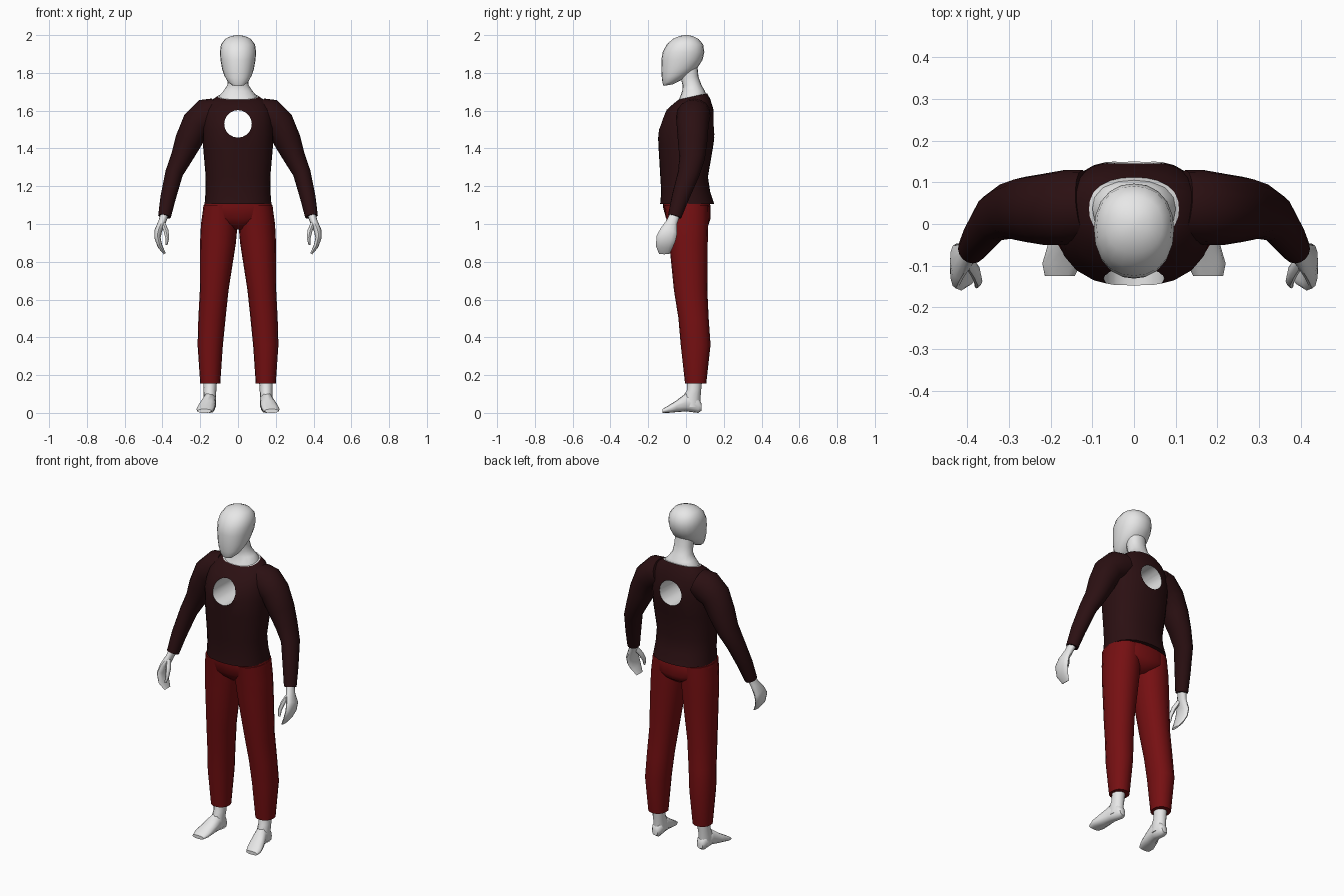
import bpy, bmesh
from math import cos, sin, pi, radians
from mathutils import Vector, Matrix

if "Cube" in bpy.data.objects:
    bpy.data.objects.remove(bpy.data.objects["Cube"])


def material(name, r, g, b):
    m = bpy.data.materials.new(name)
    m.use_nodes = True
    m.diffuse_color = (r, g, b, 1)
    m.node_tree.nodes["Principled BSDF"].inputs["Base Color"].default_value = (r, g, b, 1)
    return m


SKIN = material("pale skin", 0.8, 0.8, 0.8)
SHIRT = material("dark maroon", 0.024, 0.005, 0.006)
PANTS = material("deep red", 0.18, 0.005, 0.006)


def make_object(name, bm, mats):
    bmesh.ops.recalc_face_normals(bm, faces=bm.faces[:])
    me = bpy.data.meshes.new(name)
    bm.to_mesh(me)
    bm.free()
    ob = bpy.data.objects.new(name, me)
    bpy.context.collection.objects.link(ob)
    for m in mats:
        me.materials.append(m)
    return ob


def smooth(ob, angle=50):
    bpy.ops.object.select_all(action="DESELECT")
    ob.select_set(True)
    bpy.context.view_layer.objects.active = ob
    bpy.ops.object.shade_smooth_by_angle(angle=radians(angle))


def loft(name, rings, mats, sides=16, power=2.0, cap_mat=0):
    """Skin rings of (centre, u axis, v axis); power above 2 squares them off."""
    bm = bmesh.new()
    loops = []
    for c, u, v in rings:
        loop = []
        for i in range(sides):
            a = 2 * pi * i / sides
            ca, sa = cos(a), sin(a)
            k = (abs(ca) ** power + abs(sa) ** power) ** (-1 / power)
            loop.append(bm.verts.new(Vector(c) + Vector(u) * ca * k + Vector(v) * sa * k))
        loops.append(loop)
    for a, b in zip(loops, loops[1:]):
        for i in range(sides):
            j = (i + 1) % sides
            bm.faces.new((a[i], a[j], b[j], b[i]))
    bm.faces.new(loops[0])
    bm.faces.new(loops[-1]).material_index = cap_mat
    return make_object(name, bm, mats)


def level(z, half, front, back, cx=0, tilt=0):
    """Horizontal ring; tilt lifts its back and lowers its front."""
    return ((cx, (front + back) / 2, z), (half, 0, 0), (0, (back - front) / 2, tilt))


def limb(name, side, path, mats, sides=14):
    """Tube along (x, y, z, thickness, depth) points, mirrored by side."""
    pts = [Vector(p[:3]) for p in path]
    rings = []
    for i, p in enumerate(path):
        t = (pts[min(i + 1, len(pts) - 1)] - pts[max(i - 1, 0)]).normalized()
        u = t.cross(Vector((0, 1, 0))).normalized()
        v = t.cross(u)
        flip = Vector((side, 1, 1))
        rings.append((pts[i] * flip, u * p[3] * flip, v * p[4] * flip))
    ob = loft(name, rings, mats, sides)
    smooth(ob)
    return ob


# Head
smooth(loft("head", [
    level(1.735, .032, -.118, -.07, tilt=.004), level(1.755, .055, -.124, -.02, tilt=.01),
    level(1.785, .072, -.128, .025, tilt=.012), level(1.82, .084, -.131, .062, tilt=.008),
    level(1.87, .093, -.13, .088), level(1.91, .096, -.124, .097),
    level(1.95, .09, -.102, .091), level(1.98, .068, -.07, .066),
    level(1.995, .036, -.035, .035), level(2.0, .01, -.01, .012)], [SKIN], 20, 2.2))

# Neck spreading into the shoulders
smooth(loft("neck", [
    level(1.645, .1, -.045, .105), level(1.68, .1, -.032, .106, tilt=.008),
    level(1.705, .076, -.02, .1), level(1.735, .056, -.018, .082),
    level(1.78, .053, -.03, .066), level(1.84, .053, -.04, .06)], [SKIN], 16, 2.3))

# Shirt body, with a skin-coloured cap at the neckline
shirt = loft("shirt_body", [
    level(1.105, .177, -.137, .15), level(1.17, .172, -.131, .128),
    level(1.25, .171, -.136, .116), level(1.4, .184, -.145, .142),
    level(1.5, .186, -.15, .156), level(1.56, .182, -.128, .153),
    level(1.61, .17, -.102, .143, tilt=.005), level(1.65, .145, -.065, .128, tilt=.012),
    level(1.675, .108, -.04, .112, tilt=.017)], [SHIRT, SKIN], 24, 2.35, cap_mat=1)

# Round tunnel through the chest
bm = bmesh.new()
bmesh.ops.create_cone(bm, cap_ends=True, segments=20, radius1=.073, radius2=.073, depth=.6,
                      matrix=Matrix.Translation((0, 0, 1.53)) @ Matrix.Rotation(pi / 2, 4, "X"))
cutter = make_object("chest_cutter", bm, [SKIN])
cutter.hide_render = True
cut = shirt.modifiers.new("chest_hole", "BOOLEAN")
cut.operation, cut.object, cut.solver = "DIFFERENCE", cutter, "EXACT"
bpy.context.view_layer.objects.active = shirt
bpy.ops.object.modifier_apply(modifier=cut.name)
bpy.data.objects.remove(cutter)
for f in shirt.data.polygons:
    on_wall = abs(Vector((f.center.x, f.center.z - 1.53)).length - .073) < .004
    if on_wall and abs(f.normal.y) < .05:
        f.material_index = 1
smooth(shirt)

# Seat of the trousers
smooth(loft("trouser_seat", [
    level(.97, .03, -.05, .08), level(1.0, .12, -.085, .12), level(1.03, .186, -.106, .13),
    level(1.09, .184, -.122, .131), level(1.14, .165, -.12, .118)], [PANTS], 20, 2.4))

for side, word in ((1, "left"), (-1, "right")):
    # Sleeve
    limb(word + "_sleeve", side, [
        (.115, .045, 1.59, .078, .085), (.16, .04, 1.575, .093, .09),
        (.22, .035, 1.53, .08, .085), (.262, .035, 1.44, .072, .078),
        (.3, .032, 1.35, .057, .068), (.338, .015, 1.27, .047, .058),
        (.37, -.03, 1.14, .041, .046), (.389, -.06, 1.04, .034, .036)], [SHIRT], 16)

    # Hand and thumb
    limb(word + "_hand", side, [
        (.386, -.055, 1.06, .022, .026), (.402, -.075, 1.01, .02, .03),
        (.422, -.09, .965, .02, .046), (.426, -.105, .925, .016, .052),
        (.412, -.115, .88, .013, .045), (.388, -.115, .843, .006, .028)], [SKIN], 12)
    limb(word + "_thumb", side, [
        (.4, -.085, 1.01, .012, .015), (.381, -.115, .965, .013, .016),
        (.374, -.137, .925, .01, .013), (.378, -.148, .89, .005, .007)], [SKIN], 8)

    # Trouser leg
    smooth(loft(word + "_trouser_leg", [
        level(1.1, .088, -.115, .12, side * .094), level(1.0, .097, -.1, .118, side * .099),
        level(.9, .095, -.089, .115, side * .106), level(.65, .076, -.064, .113, side * .126),
        level(.5, .072, -.04, .12, side * .138), level(.36, .067, -.028, .13, side * .147),
        level(.155, .053, -.005, .107, side * .147)], [PANTS], 16, 2.2))

    # Ankle
    smooth(loft(word + "_ankle", [
        level(.03, .034, -.02, .075, side * .15), level(.08, .034, -.02, .077, side * .15),
        level(.12, .034, .005, .08, side * .149), level(.2, .038, .008, .088, side * .147)],
        [SKIN], 12))

    # Foot, from heel to toes: y, centre, half width, bottom, top
    foot = [(.082, .149, .018, .012, .05), (.065, .149, .03, 0, .08),
            (.0, .152, .034, .008, .105), (-.05, .164, .043, .004, .066),
            (-.095, .174, .046, 0, .038), (-.125, .178, .036, 0, .02)]
    smooth(loft(word + "_foot", [
        ((side * cx, y, (lo + hi) / 2), (half, 0, 0), (0, 0, (hi - lo) / 2))
        for y, cx, half, lo, hi in foot], [SKIN], 12, 2.6))
